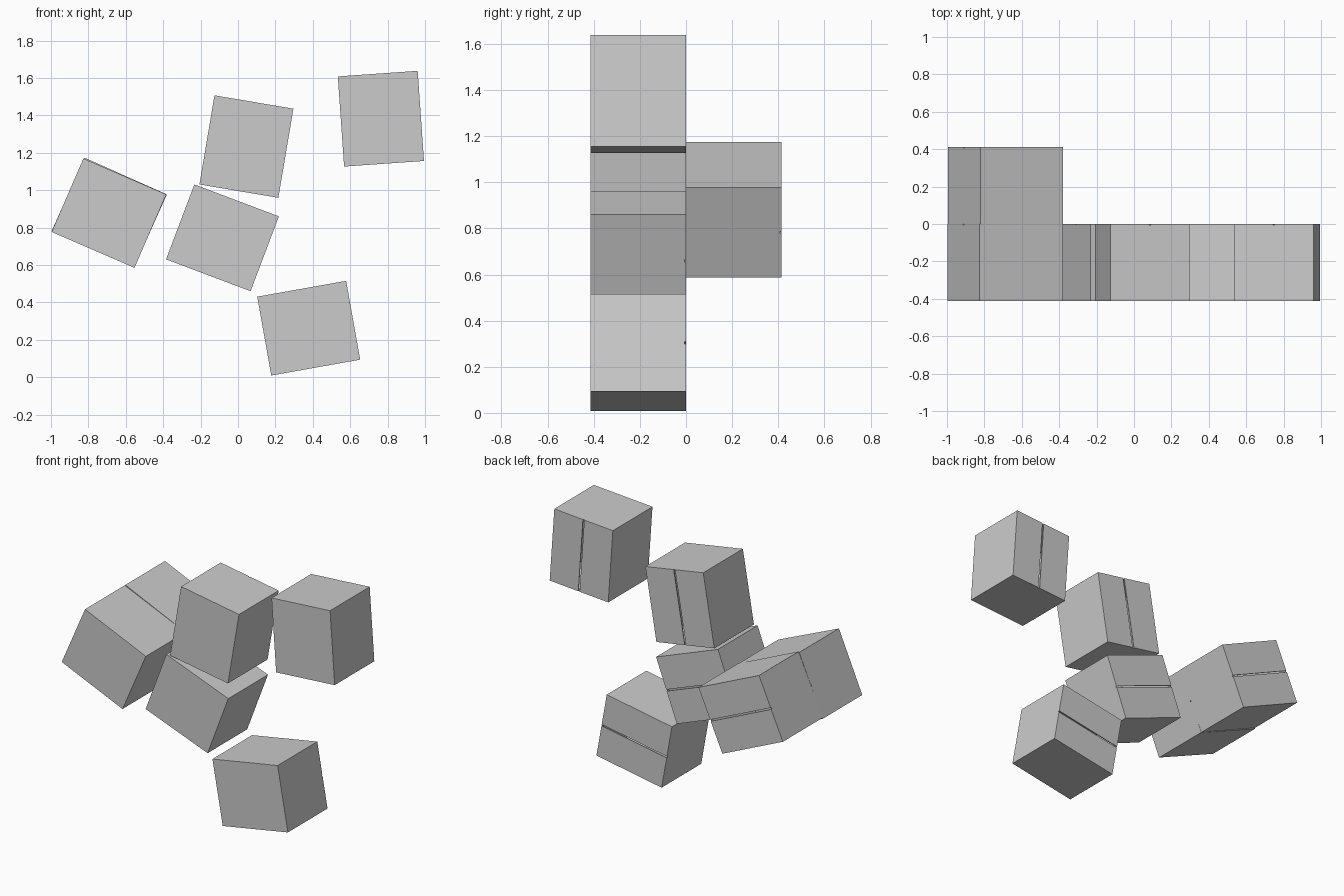
import bpy
import bmesh
from math import radians
from mathutils import Matrix, Vector

default = bpy.data.objects.get("Cube")
if default:
    bpy.data.objects.remove(default, do_unlink=True)

LONG, DEPTH, SHORT = 0.483, 0.413, 0.428   # carton size along its own x, y, z
WALL, GAP = 0.006, 0.01                    # board thickness and seam width

grey = bpy.data.materials.new("plain grey")
grey.use_nodes = True
colour = (0.6, 0.6, 0.6, 1)
grey.diffuse_color = colour
grey.node_tree.nodes["Principled BSDF"].inputs["Base Color"].default_value = colour


def block(name, size, centre, placement, open_back=False):
    """Box of the given size; open_back removes the +y face."""
    bm = bmesh.new()
    bmesh.ops.create_cube(bm, size=1)
    if open_back:
        back = [f for f in bm.faces if f.normal.y > 0.9]
        bmesh.ops.delete(bm, geom=back, context="FACES")
    bmesh.ops.scale(bm, vec=size, verts=bm.verts)
    bmesh.ops.translate(bm, vec=centre, verts=bm.verts)
    mesh = bpy.data.meshes.new(name)
    bm.to_mesh(mesh)
    bm.free()
    mesh.materials.append(grey)
    obj = bpy.data.objects.new(name, mesh)
    obj.matrix_world = placement
    bpy.context.collection.objects.link(obj)
    return obj


def carton(name, x, z, tilt, side=-1):
    """Hollow carton tilted in the front plane, closed at the back by two flaps."""
    place = Matrix.Translation((x, side * DEPTH / 2, z)) @ Matrix.Rotation(radians(-tilt), 4, "Y")
    # Four walls and the front panel
    tray = block(name + "_tray", Vector((LONG, DEPTH - WALL, SHORT)), (0, -WALL / 2, 0), place, True)
    shell = tray.modifiers.new("board", "SOLIDIFY")
    shell.thickness = WALL
    shell.offset = -1
    # Two flaps meeting at a narrow seam
    height = (SHORT - GAP) / 2
    for label, sign in (("upper", 1), ("lower", -1)):
        block(f"{name}_{label}_flap", Vector((LONG, WALL, height)),
              (0, (DEPTH - WALL) / 2, sign * (height + GAP) / 2), place)


# Scattered cartons: name, x, z, tilt of the long side in degrees
carton("left_carton", -0.69, 0.877, -23.4)
carton("rear_left_carton", -0.688, 0.88, -24, side=1)
carton("upper_carton", 0.045, 1.233, 80.4)
carton("middle_carton", -0.083, 0.745, -20.7)
carton("bottom_carton", 0.378, 0.262, 10.1)
carton("top_right_carton", 0.764, 1.382, 94)
